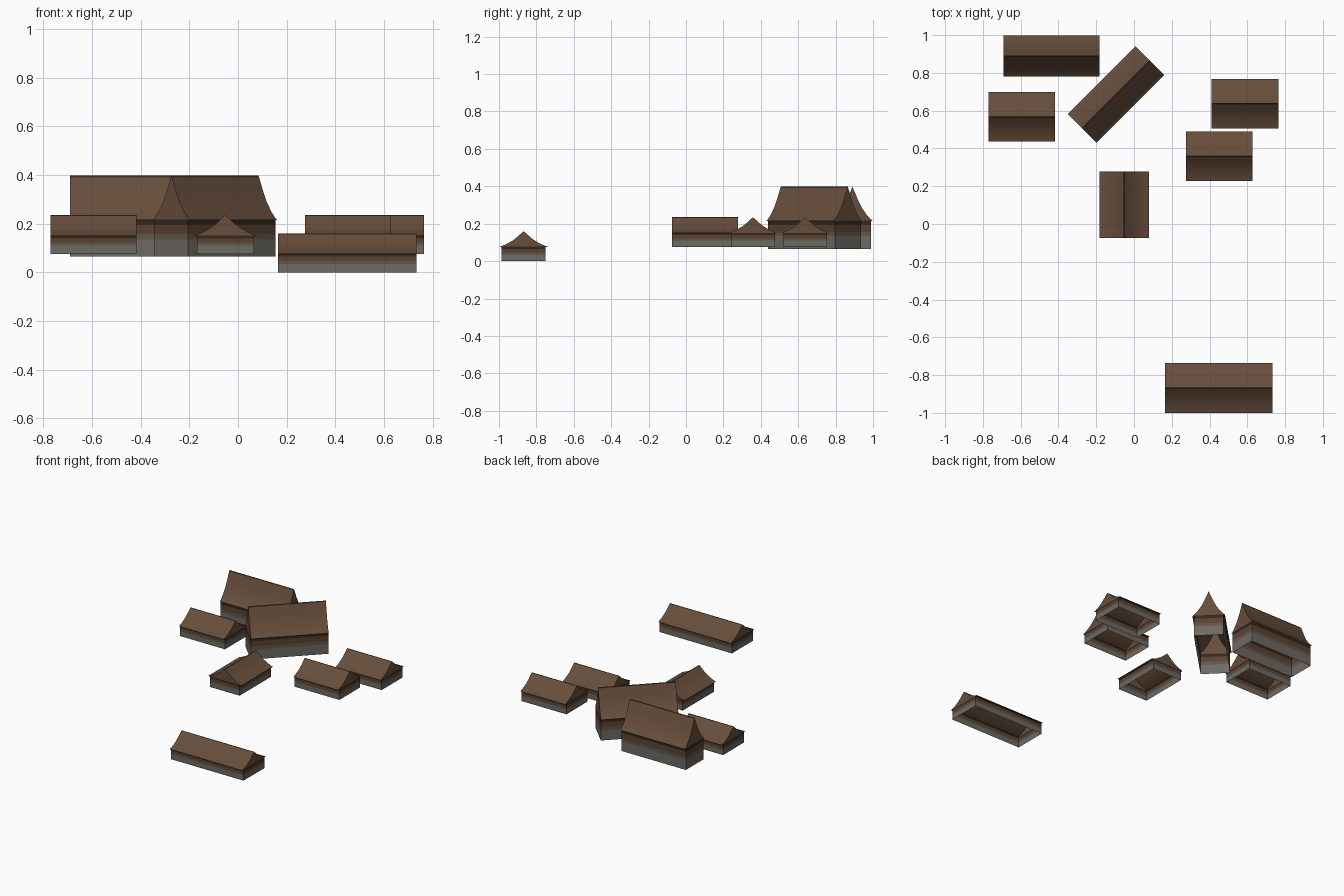
import bpy, bmesh, math

if "Cube" in bpy.data.objects:
    bpy.data.objects.remove(bpy.data.objects["Cube"])


def mat(name, rgb):
    m = bpy.data.materials.new(name)
    m.diffuse_color = (*rgb, 1)
    m.use_nodes = True
    m.node_tree.nodes["Principled BSDF"].inputs["Base Color"].default_value = m.diffuse_color
    return m


ROOF = mat("roof_brown", (0.135, 0.075, 0.044))
RIDGE = mat("ridge_dark_brown", (0.045, 0.026, 0.017))
STONE = mat("stone_grey", (0.155, 0.145, 0.125))
MIX = mat("weathered_grey_brown", (0.12, 0.092, 0.070))
TIMBER = mat("timber_brown", (0.105, 0.054, 0.031))
SHADE = mat("dark_timber", (0.035, 0.020, 0.013))

# concave roof section: (fraction of half width, fraction of roof height)
SECTION = [(0, 1), (0.03, 0.955), (0.13, 0.82), (0.27, 0.62), (0.45, 0.40),
           (0.70, 0.18), (0.90, 0.05), (1, 0)]
# wall bands: (lower fraction, upper fraction)
LEVELS = [0, 0.45, 0.60, 0.84, 1]


def finish(bm, name, mats, loc, angle):
    bmesh.ops.recalc_face_normals(bm, faces=bm.faces)
    me = bpy.data.meshes.new(name)
    bm.to_mesh(me)
    bm.free()
    ob = bpy.data.objects.new(name, me)
    bpy.context.collection.objects.link(ob)
    for m in mats:
        me.materials.append(m)
    ob.location = loc
    ob.rotation_euler.z = math.radians(angle)
    bpy.ops.object.select_all(action='DESELECT')
    ob.select_set(True)
    bpy.context.view_layer.objects.active = ob
    bpy.ops.object.shade_smooth_by_angle(angle=math.radians(30))
    return ob


def house(name, x, y, z, length, width, wall, height, overhang, angle=0):
    hl, hw = length / 2, width / 2
    # walls: open rings stacked in coloured bands
    bm = bmesh.new()
    iw = hw - overhang
    rings = []
    for f in LEVELS:
        rings.append([bm.verts.new((sx * hl, sy * iw, f * wall * 1.02))
                      for sx, sy in ((-1, -1), (1, -1), (1, 1), (-1, 1))])
    for k in range(len(rings) - 1):
        for i in range(4):
            j = (i + 1) % 4
            face = bm.faces.new((rings[k][i], rings[k][j], rings[k + 1][j], rings[k + 1][i]))
            face.material_index = k
    finish(bm, name + "_walls", [STONE, MIX, TIMBER, SHADE], (x, y, z), angle)

    # roof: two swept slopes with closed gable ends
    bm = bmesh.new()
    rows = []
    for t, h in SECTION:
        rows.append({(sx, sy): bm.verts.new((sx * hl, sy * t * hw, wall + h * (height - wall)))
                     for sx in (-1, 1) for sy in ((-1, 1) if t else (1,))})
    rows[0].update({(sx, -1): rows[0][(sx, 1)] for sx in (-1, 1)})
    for k in range(len(rows) - 1):
        a, b = rows[k], rows[k + 1]
        for sy in (-1, 1):
            face = bm.faces.new((a[(-1, sy)], a[(1, sy)], b[(1, sy)], b[(-1, sy)]))
            face.material_index = 1 if k == 0 else 0
        for sx in (-1, 1):
            pts = [a[(sx, -1)], b[(sx, -1)], b[(sx, 1)]]
            if k:
                pts.append(a[(sx, 1)])
            bm.faces.new(pts)
    finish(bm, name + "_roof", [ROOF, RIDGE], (x, y, z), angle)


# two tall halls
for name, x, y, ang in (("north_hall", -0.437, 0.89, 0), ("diagonal_hall", -0.095, 0.686, 45)):
    house(name, x, y, 0.065, 0.507, 0.216, 0.150, 0.333, 0.010, ang)

# four small cottages
for name, x, y, ang in (("west_cottage", -0.594, 0.567, 0), ("centre_cottage", -0.052, 0.102, 90),
                        ("east_cottage", 0.588, 0.637, 0), ("inner_east_cottage", 0.451, 0.358, 0)):
    house(name, x, y, 0.076, 0.353, 0.262, 0.074, 0.159, 0.014, ang)

# long low house at the front
house("front_longhouse", 0.449, -0.868, 0, 0.570, 0.264, 0.076, 0.160, 0.014)
